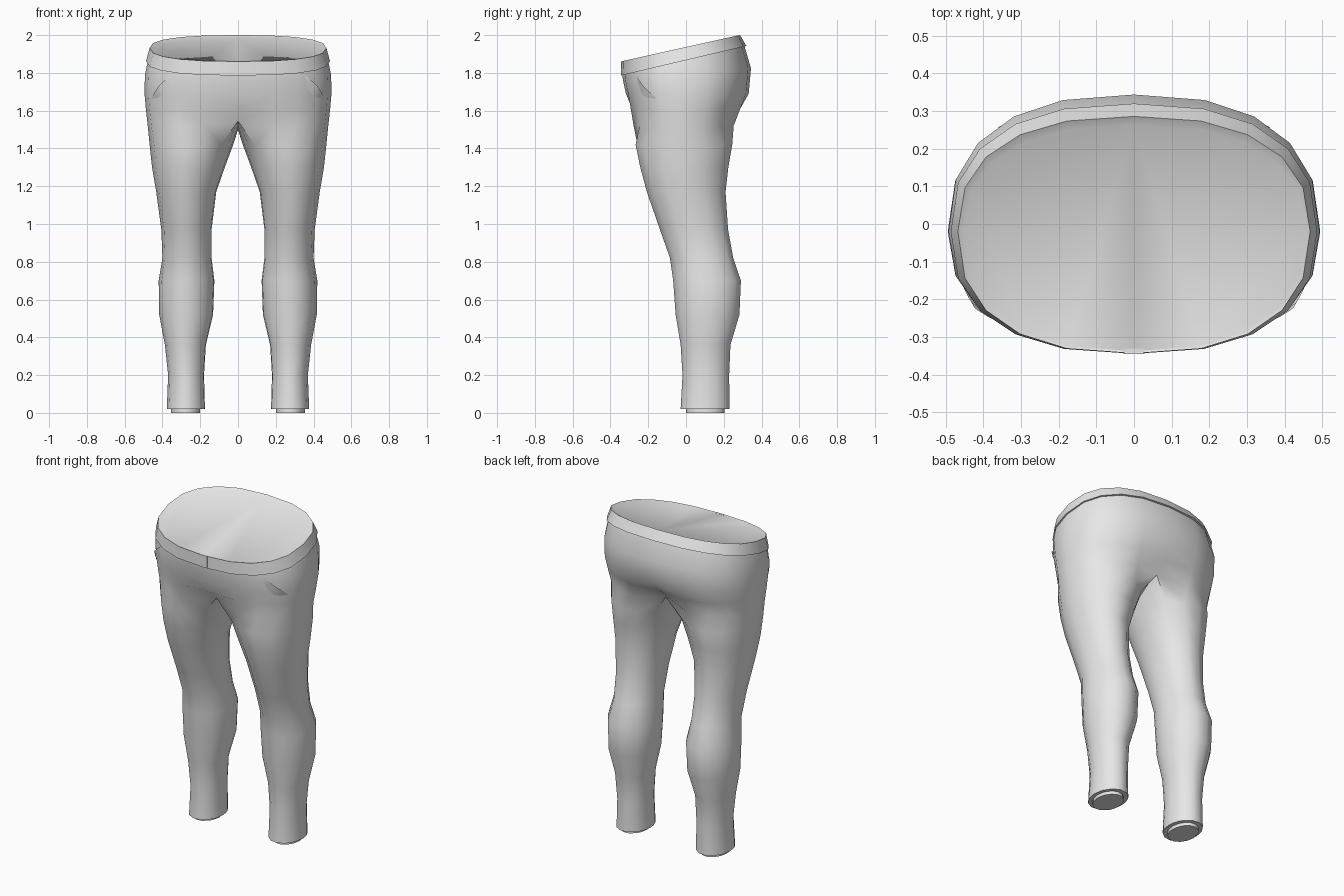
import bpy, bmesh, math
from mathutils import Vector
from mathutils.bvhtree import BVHTree

cube = bpy.data.objects.get("Cube")
if cube:
    bpy.data.objects.remove(cube, do_unlink=True)

grey = bpy.data.materials.new("plain_grey")
grey.use_nodes = True
grey.diffuse_color = (0.8, 0.8, 0.8, 1)
grey.node_tree.nodes["Principled BSDF"].inputs["Base Color"].default_value = (0.8, 0.8, 0.8, 1)

OUTER = 10   # segments from front centre round the side to back centre
INNER = 6    # segments along the inside of the leg


def power(v, p):
    return math.copysign(abs(v) ** p, v)


def leg_ring(z, x_in, x_out, y_front, y_back):
    angles = [-135 + 27 * i for i in range(OUTER + 1)]
    angles += [135 + 15 * i for i in range(1, INNER)]
    cx, cy = (x_in + x_out) / 2, (y_front + y_back) / 2
    rx, ry = (x_out - x_in) / 2, (y_back - y_front) / 2
    return [Vector((cx + rx * math.cos(math.radians(a)),
                    cy + ry * math.sin(math.radians(a)), z)) for a in angles]


def waist_ring(z, slope, width, y_front, y_back, p=0.82, cy=-0.02):
    ring = []
    for i in range(OUTER + 1):
        a = math.radians(-90 + 180 * i / OUTER)
        s = power(math.sin(a), p)
        y = cy + s * ((y_back - cy) if s > 0 else (cy - y_front))
        x = 0 if i in (0, OUTER) else width * power(math.cos(a), p)
        ring.append(Vector((x, y, z + slope * y)))
    return ring


def finish(obj, mirror=True, angle=35):
    obj.data.materials.append(grey)
    bpy.ops.object.select_all(action='DESELECT')
    obj.select_set(True)
    bpy.context.view_layer.objects.active = obj
    if mirror:
        mod = obj.modifiers.new("Mirror", 'MIRROR')
        mod.merge_threshold = 0.0005
        bpy.ops.object.modifier_apply(modifier=mod.name)
    bpy.ops.object.shade_smooth_by_angle(angle=math.radians(angle))
    return obj


def new_object(name, bm):
    mesh = bpy.data.meshes.new(name)
    bm.to_mesh(mesh)
    bm.free()
    obj = bpy.data.objects.new(name, mesh)
    bpy.context.collection.objects.link(obj)
    return obj


def loft(name, rings, cap_first=False, cap_last=False):
    bm = bmesh.new()
    loops = [[bm.verts.new(p) for p in ring] for ring in rings]
    for a, b in zip(loops, loops[1:]):
        closed = len(a) == len(b) == OUTER + INNER
        for i in range(len(a) if closed else OUTER):
            j = (i + 1) % len(a)
            bm.faces.new((a[i], a[j], b[j], b[i]))
    if cap_first:
        bm.faces.new(loops[0][::-1])
    if cap_last:
        bm.faces.new(loops[-1])
    return finish(new_object(name, bm))


# Legs: height, inner x, outer x, front y, back y
legs = [leg_ring(*row) for row in (
    (0.0, 0.20, 0.355, 0.0, 0.205),
    (0.02, 0.20, 0.355, 0.0, 0.205),
    (0.02, 0.175, 0.377, -0.03, 0.232),
    (0.20, 0.18, 0.37, -0.02, 0.23),
    (0.36, 0.17, 0.387, -0.03, 0.237),
    (0.52, 0.132, 0.417, -0.057, 0.285),
    (0.70, 0.125, 0.42, -0.07, 0.293),
    (0.82, 0.14, 0.40, -0.087, 0.252),
    (0.97, 0.14, 0.406, -0.14, 0.225),
    (1.17, 0.115, 0.433, -0.21, 0.212),
    (1.30, 0.07, 0.455, -0.245, 0.227),
    (1.42, 0.025, 0.468, -0.27, 0.248))]

# Crotch: half waist ring closed by a low arch on the centre plane
crotch = waist_ring(1.52, 0, 0.478, -0.288, 0.264)
crotch[0] = Vector((0, -0.215, 1.545))
crotch[-1] = Vector((0, 0.2, 1.545))
for i in range(1, INNER):
    t = i / INNER
    y = 0.2 - 0.415 * t
    crotch.append(Vector((0, y, 1.545 - 0.045 * math.sin(math.pi * t))))

# Hips, with the back centre drawn in to form the cleft
hips = [waist_ring(*row) for row in (
    (1.61, 0, 0.488, -0.304, 0.30),
    (1.69, 0, 0.495, -0.318, 0.332),
    (1.79, 0.1, 0.493, -0.333, 0.344),
    (1.867, 0.235, 0.478, -0.337, 0.31))]
hips[0][-1].y = 0.262
hips[0][0].y = -0.285
body = loft("trousers", legs + [crotch] + hips, cap_first=True)

# Waistband with its closed top
loft("waistband", [waist_ring(*row) for row in (
    (1.867, 0.235, 0.470, -0.33, 0.30),
    (1.867, 0.235, 0.487, -0.345, 0.32),
    (1.937, 0.222, 0.468, -0.344, 0.286),
    (1.930, 0.213, 0.450, -0.338, 0.262))], cap_last=True)

# Fastening tab at the front of the waistband
bm = bmesh.new()
bmesh.ops.create_cube(bm, size=1)
for v in bm.verts:
    v.co = Vector((v.co.x * 0.055, -0.338 + v.co.y * 0.014, 1.824 + v.co.z * 0.072))
finish(new_object("waistband_tab", bm), mirror=False)

# Pocket openings: curved leaves laid on the hips
bm = bmesh.new()
bm.from_mesh(body.data)
tree = BVHTree.FromBMesh(bm)
bm.free()
STEPS = 8
inward = Vector((-1, 1, 0)).normalized()
along = Vector((1, 1, 0)).normalized()
bm = bmesh.new()
rows = []
for i in range(STEPS + 1):
    t = i / STEPS
    bulge = math.sin(math.pi * t)
    row = []
    for k in range(3):
        sag = 0.04 * bulge * (1 - k / 2)
        s = 0.064 + 0.152 * t - sag * 0.7
        z = 1.79 - 0.125 * t - sag
        start = along * s - inward * 2 + Vector((0, 0, z))
        hit = tree.ray_cast(start, inward)[0]
        row.append(bm.verts.new(hit - inward * (0.002 + 0.004 * k * bulge)))
    rows.append(row)
for a, b in zip(rows, rows[1:]):
    for k in range(2):
        bm.faces.new((a[k], b[k], b[k + 1], a[k + 1]))
bmesh.ops.remove_doubles(bm, verts=bm.verts, dist=0.0005)
finish(new_object("pocket_openings", bm))
